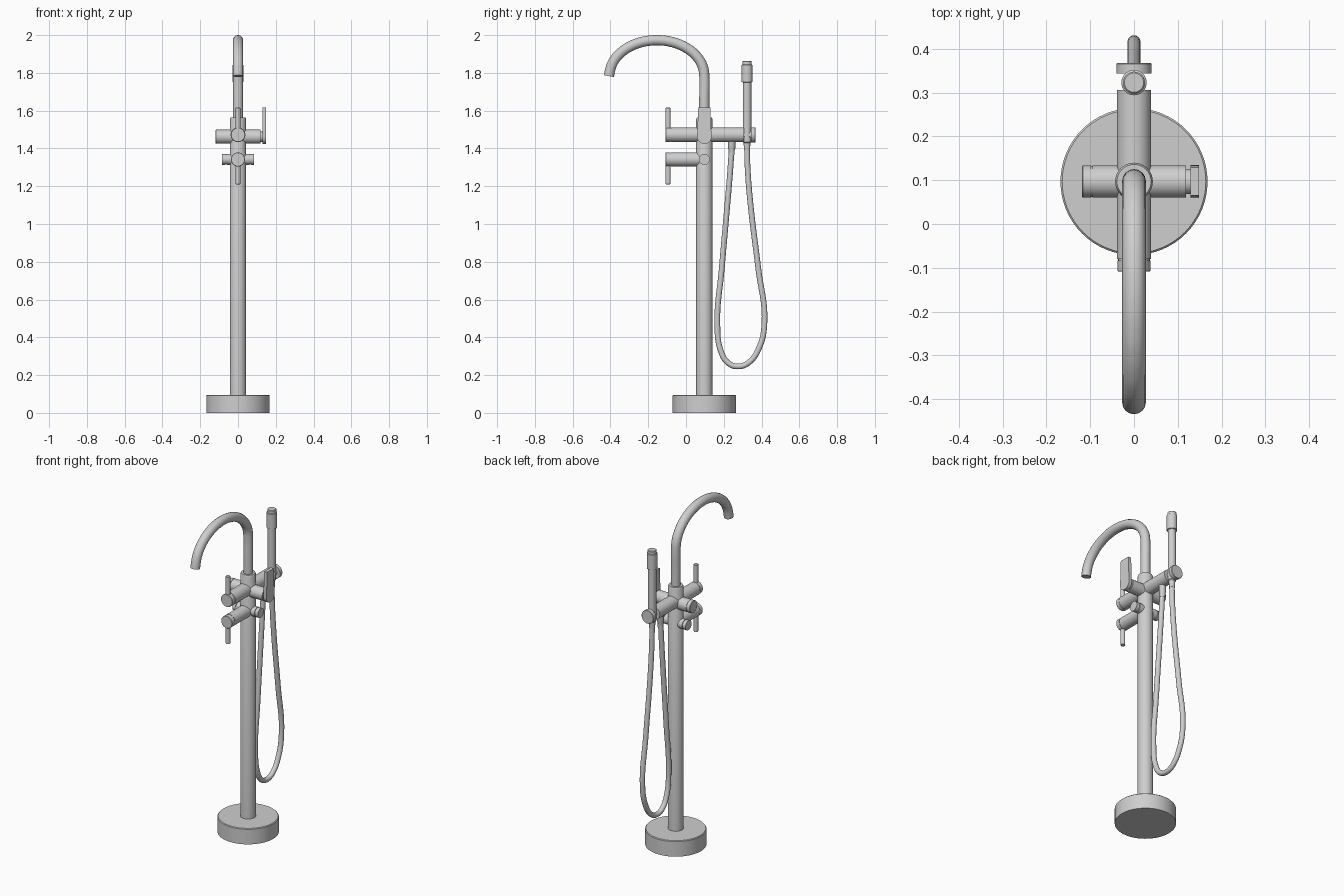
import bpy, bmesh, math
from mathutils import Vector

if "Cube" in bpy.data.objects:
    bpy.data.objects.remove(bpy.data.objects["Cube"])

metal = bpy.data.materials.new("brushed grey metal")
metal.diffuse_color = (0.62, 0.62, 0.62, 1)
metal.use_nodes = True
metal.node_tree.nodes["Principled BSDF"].inputs["Base Color"].default_value = metal.diffuse_color
CY = 0.097          # y of the column axis
UP, DOWN = (0, 0, 1), (0, 0, -1)
BACK, RIGHT, LEFT = (0, 1, 0), (1, 0, 0), (-1, 0, 0)


def finish(name, bm):
    bmesh.ops.recalc_face_normals(bm, faces=bm.faces)
    me = bpy.data.meshes.new(name)
    bm.to_mesh(me)
    bm.free()
    me.materials.append(metal)
    ob = bpy.data.objects.new(name, me)
    bpy.context.collection.objects.link(ob)
    return ob


def lathe(name, origin, axis, profile, n=40):
    """Closed turned part: profile is (distance along axis, radius)."""
    bm = bmesh.new()
    q = Vector(axis).to_track_quat('Z', 'Y')
    rings = []
    for h, r in profile:
        rings.append([bm.verts.new(Vector(origin) + q @ Vector(
            (r * math.cos(2 * math.pi * i / n), r * math.sin(2 * math.pi * i / n), h)))
            for i in range(n)])
    for a, b in zip(rings, rings[1:]):
        for i in range(n):
            j = (i + 1) % n
            bm.faces.new((a[i], a[j], b[j], b[i]))
    bm.faces.new(rings[0])
    bm.faces.new(rings[-1])
    return finish(name, bm)


def tube(name, pts, radius, res):
    """Round pipe swept along smooth points in the x = 0 plane."""
    cu = bpy.data.curves.new(name, 'CURVE')
    cu.dimensions = '3D'
    cu.bevel_depth, cu.bevel_resolution = radius, 6
    cu.use_fill_caps = True
    cu.resolution_u = res
    sp = cu.splines.new('BEZIER')
    sp.bezier_points.add(len(pts) - 1)
    for p, (y, z) in zip(sp.bezier_points, pts):
        p.co = (0, y, z)
        p.handle_left_type = p.handle_right_type = 'AUTO'
    cu.materials.append(metal)
    ob = bpy.data.objects.new(name, cu)
    bpy.context.collection.objects.link(ob)


# floor base and column with top collar
lathe("floor_base", (0, CY, 0), UP,
      [(0, 0.168), (0.091, 0.168), (0.095, 0.164)], 64)
lathe("column", (0, CY, 0.09), UP,
      [(0, 0.043), (1.465, 0.043), (1.475, 0.039), (1.475, 0.028)])

# gooseneck spout
spout = [(CY, 1.54), (CY, 1.66)]
for k in range(15):
    a = math.radians(172 * k / 14)
    spout.append((-0.154 + 0.251 * math.cos(a), 1.785 + 0.188 * math.sin(a)))
spout.append((-0.408, 1.783))
tube("spout", spout, 0.027, 6)

# upper valve body running front to back, with front cap groove
lathe("upper_valve_body", (0, -0.109, 1.472), BACK,
      [(0, 0.036), (0.002, 0.038), (0.026, 0.038), (0.026, 0.036), (0.029, 0.036),
       (0.029, 0.039), (0.415, 0.039)])
# lower valve body
lathe("lower_valve_body", (0, -0.109, 1.342), BACK,
      [(0, 0.035), (0.002, 0.037), (0.026, 0.037), (0.026, 0.035), (0.029, 0.035),
       (0.029, 0.037), (0.206, 0.037)])
# front lever pins, one up and one down
for name, z, d, length in (("upper_lever", 1.49, UP, 0.126),
                           ("lower_lever", 1.325, DOWN, 0.115)):
    lathe(name, (0, -0.095, z), d, [(0, 0.013), (length - 0.002, 0.013), (length, 0.011)], 24)

# upper cross arms
lathe("upper_left_arm", (0, CY, 1.462), LEFT,
      [(0, 0.037), (0.095, 0.037), (0.095, 0.035), (0.098, 0.035),
       (0.098, 0.037), (0.117, 0.037), (0.119, 0.035)])
lathe("upper_right_arm", (0, CY, 1.462), RIGHT,
      [(0, 0.037), (0.119, 0.037), (0.119, 0.029), (0.13, 0.029)])
# lower cross stubs
for name, d in (("lower_left_stub", LEFT), ("lower_right_stub", RIGHT)):
    lathe(name, (0, CY, 1.342), d,
          [(0, 0.029), (0.062, 0.029), (0.062, 0.025), (0.066, 0.025),
           (0.066, 0.029), (0.085, 0.029)], 32)

# paddle handle on the right: flat blade with round lower end
bm = bmesh.new()
outline = [(0.032, 1.617), (-0.032, 1.617)]
for k in range(17):
    a = math.pi + math.pi * k / 16
    outline.append((0.038 * math.cos(a), 1.462 + 0.038 * math.sin(a)))
face = bm.faces.new([bm.verts.new((0.129, CY + y, z)) for y, z in outline])
ext = bmesh.ops.extrude_face_region(bm, geom=[face])
bmesh.ops.translate(bm, vec=(0.02, 0, 0),
                    verts=[v for v in ext["geom"] if isinstance(v, bmesh.types.BMVert)])
finish("paddle_handle", bm)

# handset holder: neck and end disc
lathe("holder_neck", (0, 0.30, 1.472), BACK, [(0, 0.02), (0.05, 0.02)], 24)
lathe("holder_disc", (0, 0.344, 1.472), BACK,
      [(0, 0.04), (0.022, 0.04), (0.024, 0.038)])

# hand shower
lathe("hand_shower", (0, 0.323, 1.39), UP,
      [(0, 0.016), (0.04, 0.018), (0.045, 0.0225), (0.36, 0.0225), (0.362, 0.029),
       (0.452, 0.029), (0.455, 0.025), (0.470, 0.025), (0.473, 0.022)], 32)

# hose outlet and hanging hose
lathe("hose_outlet", (0, 0.242, 1.45), DOWN,
      [(0, 0.019), (0.05, 0.019), (0.058, 0.016), (0.085, 0.016)], 24)
tube("hose", [(0.242, 1.40), (0.234, 1.28), (0.217, 1.08), (0.189, 0.76), (0.166, 0.48),
              (0.185, 0.325), (0.225, 0.263), (0.274, 0.246), (0.33, 0.265),
              (0.385, 0.34), (0.415, 0.47), (0.382, 0.77), (0.342, 1.10),
              (0.326, 1.30), (0.323, 1.42)], 0.015, 8)

# curves to meshes, smooth shading with sharp edges kept
bpy.ops.object.select_all(action='SELECT')
bpy.context.view_layer.objects.active = bpy.data.objects["spout"]
bpy.ops.object.convert(target='MESH')
bpy.ops.object.select_all(action='SELECT')
bpy.ops.object.shade_smooth_by_angle(angle=math.radians(35))
